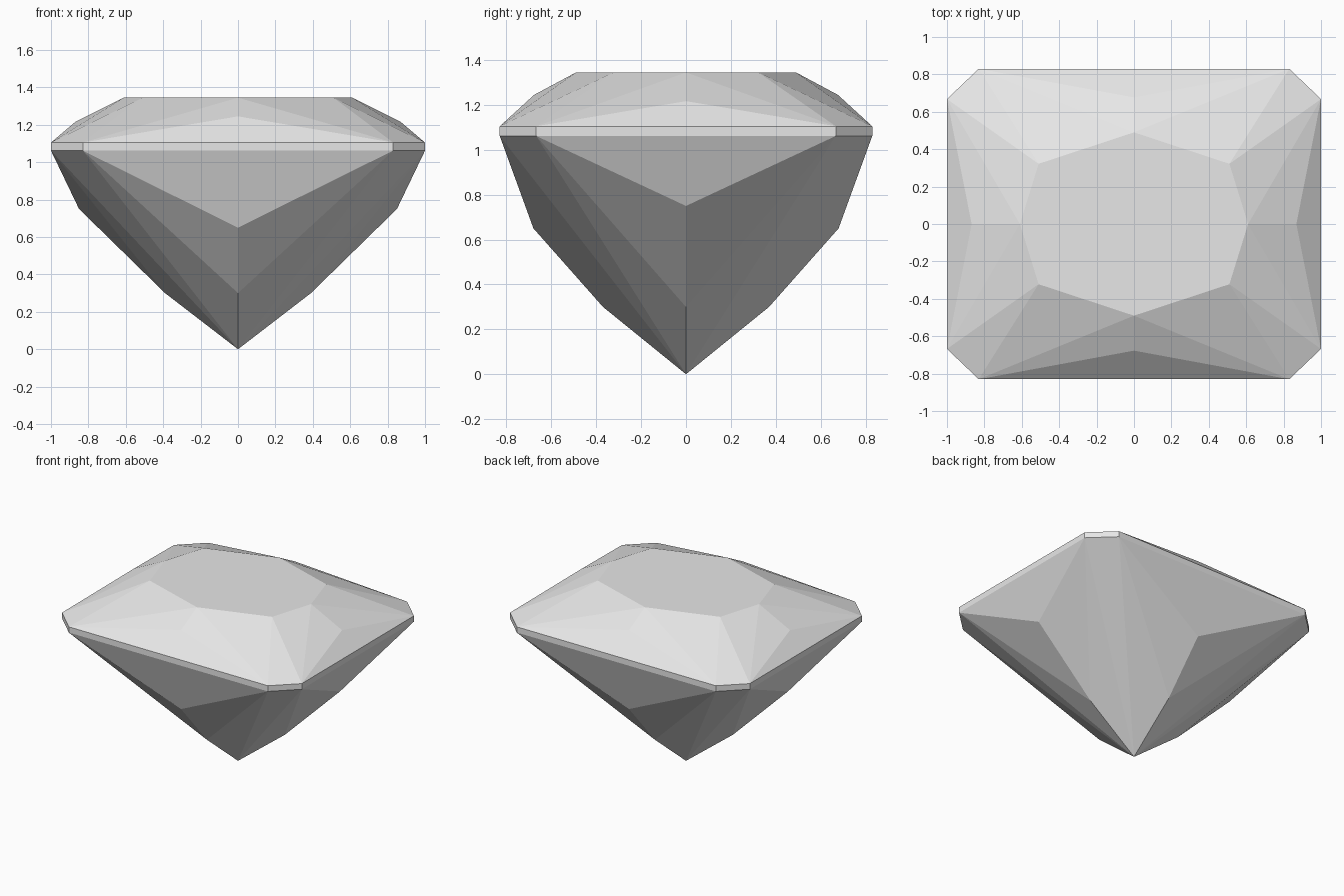
import bpy
import bmesh

cube = bpy.data.objects.get("Cube")
if cube:
    bpy.data.objects.remove(cube, do_unlink=True)

# Heights of the main levels
TABLE, GIRDLE_TOP, GIRDLE_LOW, LOWER = 1.345, 1.105, 1.062, 0.30

# Plan positions of the clipped girdle corner
LONG, SHORT = (0.83, 0.83), (1.0, 0.668)

bm = bmesh.new()
verts = {}
seen = set()


def vert(p):
    key = tuple(round(c, 4) + 0.0 for c in p)
    if key not in verts:
        verts[key] = bm.verts.new(key)
    return verts[key]


def facet(*points):
    """Add a facet and its reflections across x and y, each one once."""
    for sx in (1, -1):
        for sy in (1, -1):
            vs = [vert((x * sx, y * sy, z)) for x, y, z in points]
            key = frozenset(vs)
            if key not in seen:
                seen.add(key)
                bm.faces.new(vs)


def flip(p, axis):
    return tuple(-c if i == axis else c for i, c in enumerate(p))


table_corner = (0.51, 0.322, TABLE)
culet = (0, 0, 0)
tops = [(*LONG, GIRDLE_TOP), (*SHORT, GIRDLE_TOP)]
lows = [(*LONG, GIRDLE_LOW), (*SHORT, GIRDLE_LOW)]

# Each side: mirror axis, table point, crown point, pavilion point, lower point
sides = [
    (0, (0, 0.49, TABLE), (0, 0.677, 1.245), (0, 0.68, 0.65), (0, 0.37, LOWER)),
    (1, (0.61, 0, TABLE), (0.868, 0, 1.217), (0.85, 0, 0.75), (0.39, 0, LOWER)),
]

for (axis, table_mid, crown, pavilion, lower), top, low in zip(sides, tops, lows):
    # Crown facets
    facet(top, flip(top, axis), crown)
    facet(top, crown, table_mid)
    facet(top, table_mid, table_corner)
    # Girdle band
    facet(top, flip(top, axis), flip(low, axis), low)
    # Pavilion facets
    facet(low, flip(low, axis), pavilion)
    facet(low, pavilion, lower)
    facet(low, lower, culet)

# Clipped corners
facet(tops[0], tops[1], table_corner)
facet(tops[0], tops[1], lows[1], lows[0])
facet(lows[0], lows[1], culet)

# Flat table on top
back, left = sides[0][1], sides[1][1]
front, right = flip(back, 1), flip(left, 0)
ring = [back, table_corner, left, flip(table_corner, 1), front,
        flip(flip(table_corner, 0), 1), right, flip(table_corner, 0)]
bm.faces.new([vert(p) for p in ring])

bmesh.ops.recalc_face_normals(bm, faces=bm.faces)
mesh = bpy.data.meshes.new("cut_gem")
bm.to_mesh(mesh)
bm.free()

# Single pale grey colour
colour = (0.8, 0.8, 0.8, 1)
mat = bpy.data.materials.new("pale_grey")
mat.use_nodes = True
mat.diffuse_color = colour
mat.node_tree.nodes["Principled BSDF"].inputs["Base Color"].default_value = colour
mesh.materials.append(mat)

gem = bpy.data.objects.new("cut_gem", mesh)
bpy.context.scene.collection.objects.link(gem)
